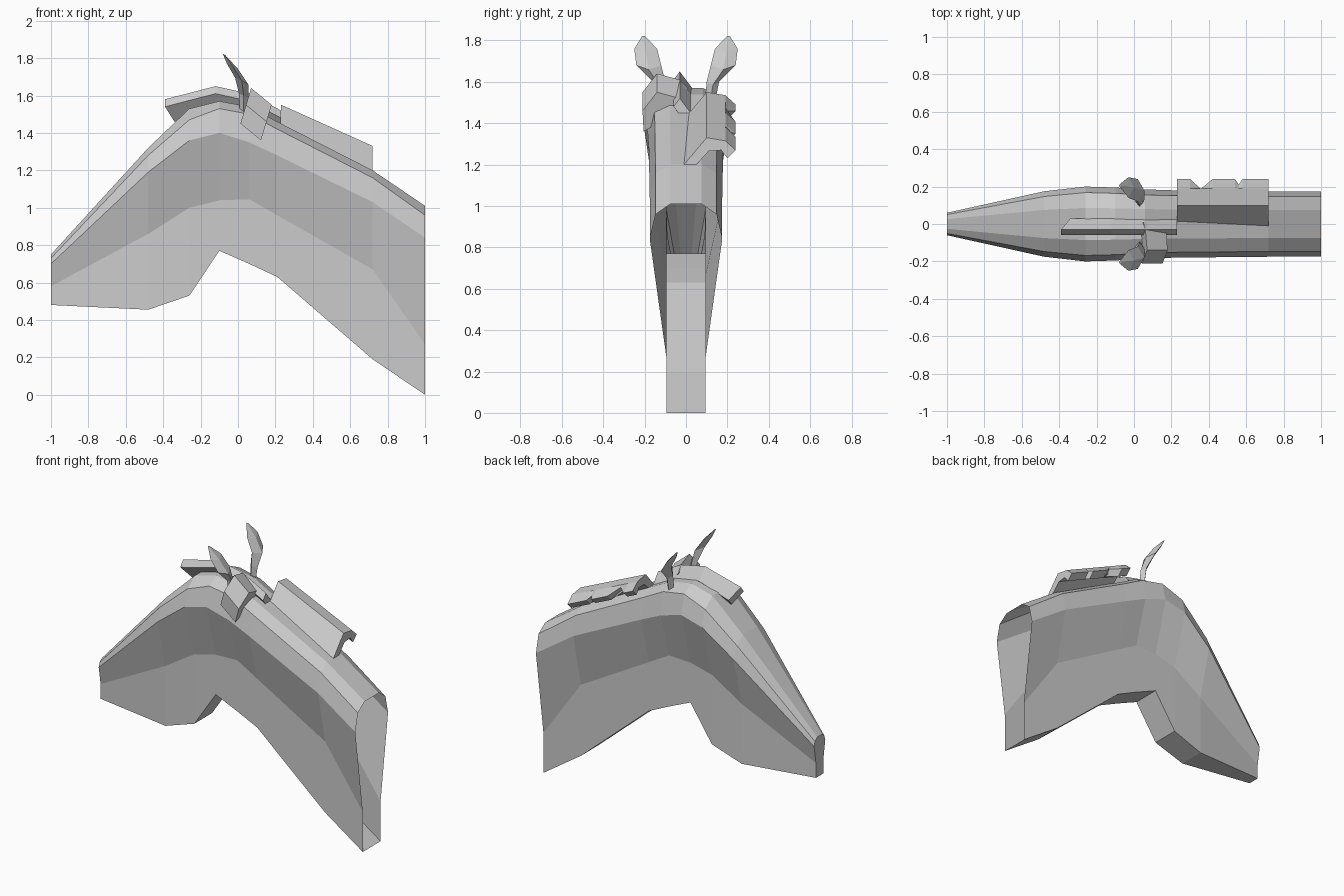
import bpy
import bmesh

if "Cube" in bpy.data.objects:
    bpy.data.objects.remove(bpy.data.objects["Cube"], do_unlink=True)

gray = bpy.data.materials.new("plain_gray")
gray.use_nodes = True
COLOUR = (0.6, 0.6, 0.6, 1)
gray.diffuse_color = COLOUR
gray.node_tree.nodes["Principled BSDF"].inputs["Base Color"].default_value = COLOUR


def loft(name, rings, cap_start=True, cap_end=True):
    """Skin a row of closed rings with flat faces."""
    bm = bmesh.new()
    rows = [[bm.verts.new(p) for p in ring] for ring in rings]
    n = len(rows[0])
    for a, b in zip(rows, rows[1:]):
        for i in range(n):
            j = (i + 1) % n
            bm.faces.new((a[i], a[j], b[j], b[i]))
    if cap_start:
        bm.faces.new(rows[0])
    if cap_end:
        bm.faces.new(rows[-1][::-1])
    bmesh.ops.recalc_face_normals(bm, faces=bm.faces)
    mesh = bpy.data.meshes.new(name)
    bm.to_mesh(mesh)
    bm.free()
    mesh.materials.append(gray)
    obj = bpy.data.objects.new(name, mesh)
    bpy.context.collection.objects.link(obj)
    return obj


# Head and neck: x, half width, then heights of crown, bevel, cheek, jaw, underside;
# last value is the half width of the underside
stations = [
    (-1.00, 0.06, 0.75, 0.73, 0.70, 0.58, 0.48, 0.04),
    (-0.48, 0.175, 1.32, 1.28, 1.19, 0.86, 0.455, 0.09),
    (-0.26, 0.20, 1.53, 1.47, 1.36, 1.00, 0.53, 0.095),
    (-0.10, 0.195, 1.57, 1.53, 1.40, 1.04, 0.77, 0.095),
    (0.06, 0.185, 1.54, 1.50, 1.35, 1.045, 0.70, 0.095),
    (0.21, 0.18, 1.46, 1.42, 1.28, 0.96, 0.63, 0.095),
    (0.72, 0.175, 1.20, 1.16, 1.03, 0.67, 0.19, 0.095),
    (1.00, 0.175, 1.01, 0.96, 0.84, 0.27, 0.00, 0.095),
]
rings = []
for x, w, crown, bevel, cheek, jaw, under, wb in stations:
    half = [(w * 0.43, crown), (w * 0.84, bevel), (w, cheek), (wb, jaw), (wb, under)]
    rings.append([(x, y, z) for y, z in half] + [(x, -y, z) for y, z in half[::-1]])
loft("head_and_neck", rings, cap_end=False)

# Ears: height, x, y, half thickness, half width
ear = [
    (1.50, 0.03, 0.115, 0.02, 0.025),
    (1.60, 0.03, 0.13, 0.025, 0.03),
    (1.68, 0.02, 0.18, 0.035, 0.06),
    (1.76, -0.03, 0.195, 0.03, 0.055),
    (1.82, -0.075, 0.205, 0.006, 0.008),
]
for side, label in ((1, "left"), (-1, "right")):
    loft(label + "_ear", [
        [(x + t, side * y, z - t * 0.6), (x, side * (y + w), z),
         (x - t, side * y, z + t * 0.4), (x, side * (y - w), z)]
        for z, x, y, t, w in ear])

# Forelock: a tilted strip running forward over the crown
section = [(-0.03, 0), (-0.06, -0.04), (0.00, -0.12), (0.03, -0.08)]
path = [(-0.39, 1.58), (-0.12, 1.65), (0.06, 1.61), (0.23, 1.52)]
loft("forelock", [
    [(x + (0.05 if y > -0.02 and x < -0.3 else 0), y, z + d) for y, d in section]
    for x, z in path])

# Side lock draped over the right of the neck
drape = [(0.01, 1.57), (-0.03, 1.61), (-0.14, 1.64), (-0.21, 1.55), (-0.205, 1.45),
         (-0.17, 1.47), (-0.16, 1.51), (-0.11, 1.55), (-0.03, 1.54)]
loft("side_lock", [
    [(x + (z - 1.64) * 0.3, y, z - drop) for y, z in drape]
    for x, drop in ((0.07, 0), (0.18, 0.09))])

# Mane: arched strip along the left of the neck with a ragged outer edge
arch = [(-0.01, 1.20), (0.10, 1.33), (0.19, 1.315), (0.24, 1.27),
        (0.20, 1.23), (0.17, 1.27), (0.11, 1.265), (0.05, 1.20)]
ragged = [(0.23, 0), (0.30, 0), (0.36, 0.055), (0.42, 0), (0.54, 0),
          (0.56, 0.03), (0.58, 0), (0.72, 0)]
loft("mane", [
    [(x, y - (notch if y > 0.195 else 0),
      z + (0.72 - x) * 0.45 + (notch * 0.5 if y > 0.195 else 0)) for y, z in arch]
    for x, notch in ragged])
